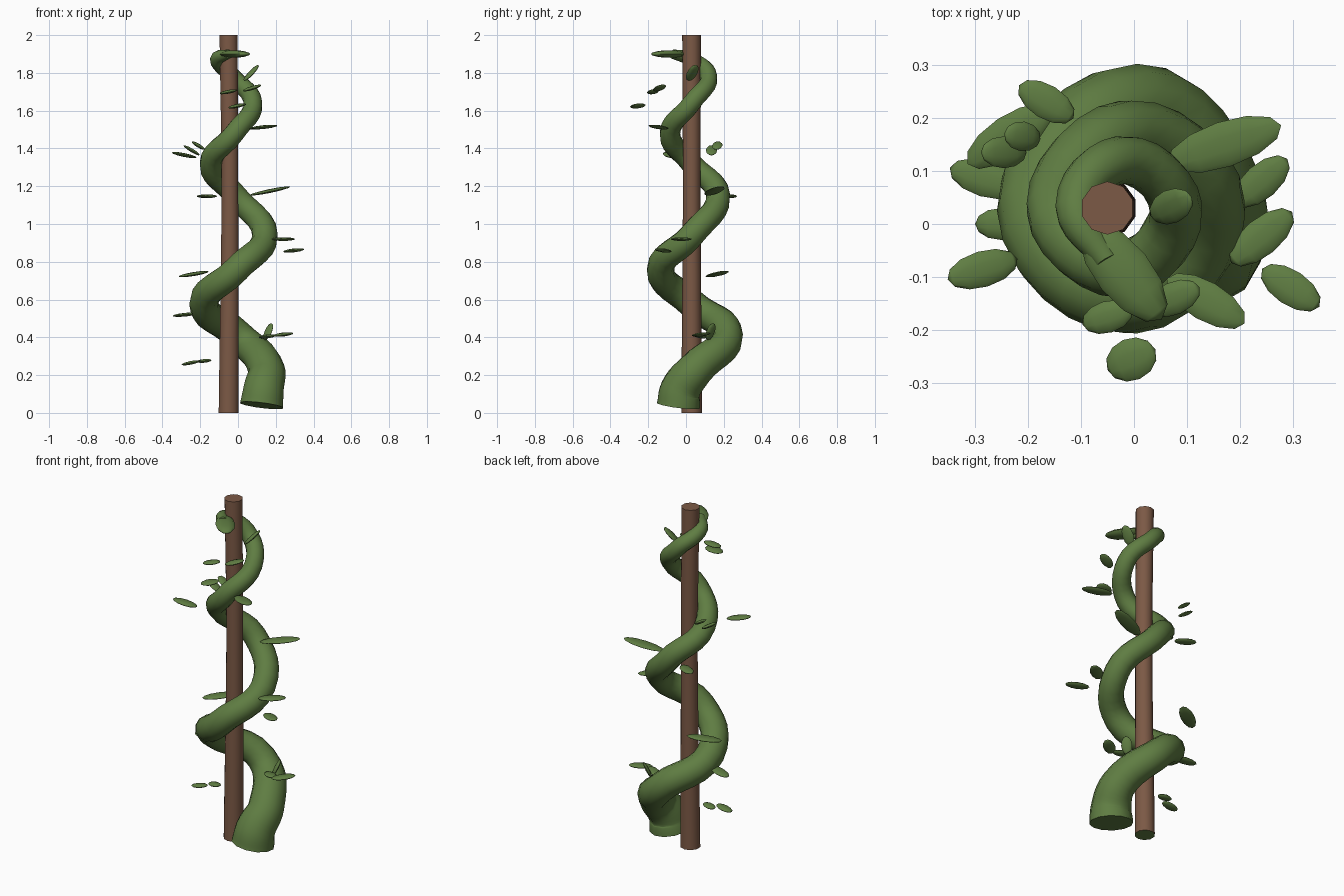
import bpy
from math import atan2, cos, pi, sin
from mathutils import Matrix, Vector

cube = bpy.data.objects.get("Cube")
if cube:
    bpy.data.objects.remove(cube)


def material(name, red, green, blue):
    colour = (red, green, blue, 1)
    made = bpy.data.materials.new(name)
    made.use_nodes = True
    made.diffuse_color = colour
    made.node_tree.nodes["Principled BSDF"].inputs["Base Color"].default_value = colour
    return made


leaf_green = material("leaf green", 0.115, 0.205, 0.055)
bark_brown = material("bark brown", 0.2, 0.1, 0.06)


def select_only(obj):
    bpy.ops.object.select_all(action='DESELECT')
    obj.select_set(True)
    bpy.context.view_layer.objects.active = obj


def tube(name, points, paint, sides):
    """Round closed tube through points given as (x, y, z, radius)."""
    curve = bpy.data.curves.new(name, 'CURVE')
    curve.dimensions = '3D'
    curve.bevel_depth = 1
    curve.bevel_resolution = sides // 2 - 2
    curve.resolution_u = 6
    curve.use_fill_caps = True
    spline = curve.splines.new('BEZIER')
    spline.bezier_points.add(len(points) - 1)
    for knot, (x, y, z, radius) in zip(spline.bezier_points, points):
        knot.co = (x, y, z)
        knot.radius = radius
        knot.handle_left_type = knot.handle_right_type = 'AUTO'
    obj = bpy.data.objects.new(name, curve)
    bpy.context.collection.objects.link(obj)
    select_only(obj)
    bpy.ops.object.convert(target='MESH')
    obj = bpy.context.view_layer.objects.active
    obj.data.materials.clear()
    obj.data.materials.append(paint)
    bpy.ops.object.shade_smooth_by_angle(angle=pi / 4)
    return obj


def leaf(name, centre, length, turn=0, rise=0.1, width=None, thick=0.02):
    """Flat oval blade that points outward, then is turned and raised."""
    x, y, z = centre
    heading = atan2(y, x) + turn
    along = Vector((cos(heading), sin(heading), rise)).normalized()
    side = Vector((0, 0, 1)).cross(along).normalized()
    pose = Matrix((along, side, along.cross(side))).transposed().to_4x4()
    width = width or 0.04 + length / 5
    size = Matrix.Diagonal((length, width, thick, 1))
    bpy.ops.mesh.primitive_uv_sphere_add(segments=10, ring_count=6, radius=0.5)
    obj = bpy.context.object
    obj.name = obj.data.name = name
    # The sphere's poles become the two ends of the blade
    obj.data.transform(Matrix.Rotation(pi / 2, 4, 'Y'))
    obj.data.transform(Matrix.Translation(centre) @ pose @ size)
    obj.data.materials.append(leaf_green)
    select_only(obj)
    bpy.ops.object.shade_smooth_by_angle(angle=pi / 3)


# Upright pole, a little narrower above the middle, with a green underside
pole = tube("pole", [
    (-0.05, 0.03, 0, 0.055), (-0.043, 0.03, 1.2, 0.046), (-0.05, 0.03, 2, 0.05),
], bark_brown, sides=10)
pole.data.materials.append(leaf_green)
for face in pole.data.polygons:
    if face.normal.z < -0.7:
        face.material_index = 1

# Vine: a swollen foot, then one point per quarter turn of a narrowing coil
path = [(0.125, -0.04, 0.04, 0.118), (0.135, -0.03, 0.12, 0.11), (0.15, 0.05, 0.23, 0.097)]
heights = [0.41, 0.58, 0.76, 0.94, 1.15, 1.32, 1.48, 1.64, 1.78, 1.87]
for quarter, height in enumerate(heights):
    angle = (quarter + 1) * pi / 2
    reach = 0.19 - quarter / 80
    path.append((reach * cos(angle) - quarter / 300, reach * sin(angle) + 0.03,
                 height, 0.082 - quarter / 220))
path.append((-0.05, -0.07, 1.9, 0.025))
tube("vine", path, leaf_green, sides=12)
leaf("vine_tip", (-0.02, -0.09, 1.9), 0.23, turn=0.9, rise=0, width=0.105, thick=0.04)

# Loose leaves, from the ground up
leaf("foot_leaf_outer", (-0.25, 0, 0.265), 0.1, rise=-0.2)
leaf("foot_leaf_inner", (-0.18, 0.04, 0.275), 0.08, rise=-0.1)
leaf("upright_leaf", (0.16, 0.13, 0.43), 0.1, rise=2)
leaf("low_leaf_inner", (0.155, 0.08, 0.405), 0.1, turn=-1)
leaf("low_leaf_outer", (0.24, 0.08, 0.415), 0.13, turn=0.4)
leaf("low_leaf_right", (-0.28, 0.085, 0.52), 0.14, rise=-0.1)
leaf("low_leaf_back", (-0.235, 0.165, 0.735), 0.19, turn=1.2, rise=-0.15)
leaf("middle_leaf_outer", (0.295, -0.12, 0.86), 0.13, turn=-0.2)
leaf("middle_leaf_inner", (0.24, -0.025, 0.92), 0.15, turn=0.8, rise=0)
leaf("middle_leaf_back", (-0.165, 0.23, 1.147), 0.12, turn=0.4, rise=0)
leaf("large_leaf", (0.17, 0.15, 1.175), 0.23, turn=-0.4, rise=0.2)
leaf("high_leaf_right", (-0.285, -0.085, 1.365), 0.14, rise=0.2)
leaf("high_leaf_paired", (-0.245, 0.135, 1.39), 0.1, turn=0.5, rise=0.6)
leaf("high_leaf_small", (-0.21, 0.165, 1.415), 0.08, turn=0.5, rise=0.6)
leaf("high_leaf_front", (0.135, -0.145, 1.513), 0.17, turn=0.3)
leaf("round_leaf", (-0.005, -0.255, 1.625), 0.1, turn=2, rise=0.2, width=0.08)
leaf("top_leaf_right", (-0.05, -0.175, 1.7), 0.1, turn=-1, rise=-0.2)
leaf("top_leaf_left", (0.075, -0.14, 1.72), 0.11, turn=1.5, rise=0.3)
leaf("top_leaf_upright", (0.07, 0.033, 1.8), 0.12, rise=1)
